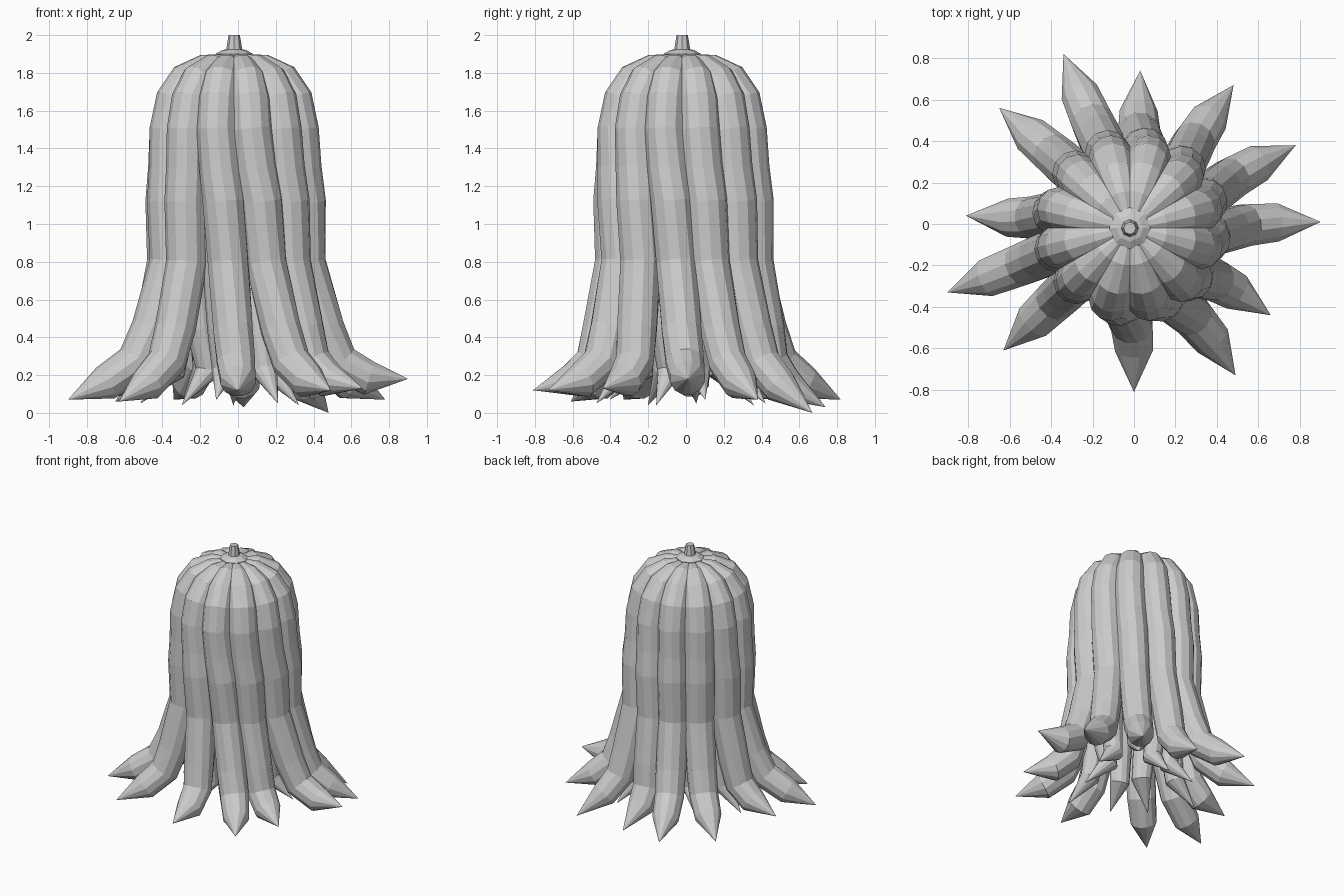
import bpy, bmesh
from math import sin, cos, pi, radians, atan2, hypot
from mathutils import Vector

if "Cube" in bpy.data.objects:
    bpy.data.objects.remove(bpy.data.objects["Cube"])

SIDES = 12


def make_object(name, bm):
    bmesh.ops.recalc_face_normals(bm, faces=bm.faces)
    mesh = bpy.data.meshes.new(name)
    bm.to_mesh(mesh)
    bm.free()
    ob = bpy.data.objects.new(name, mesh)
    bpy.context.collection.objects.link(ob)
    return ob


def skin(bm, rings):
    """Join neighbouring rings with quads."""
    for a, b in zip(rings, rings[1:]):
        for k in range(len(a)):
            n = (k + 1) % len(a)
            bm.faces.new((a[k], a[n], b[n], b[k]))


def tube(name, pts, radii, tip):
    """Faceted tube along pts, closed at the start and pointed at the tip."""
    bm = bmesh.new()
    path = pts + [tip]
    rings = []
    for i, (p, r) in enumerate(zip(pts, radii)):
        a = (p - path[i - 1]).normalized() if i else Vector()
        t = (a + (path[i + 1] - p).normalized()).normalized()
        out = Vector((p.x + 0.02, p.y + 0.02, 0)).normalized()
        side = Vector((-out.y, out.x, 0))
        side = (side - t * side.dot(t)).normalized()
        up = t.cross(side)
        angles = [2 * pi * (k + .5) / SIDES for k in range(SIDES)]
        rings.append([bm.verts.new(p + r * (cos(q) * side + sin(q) * up)) for q in angles])
    bm.faces.new(rings[0])
    skin(bm, rings)
    end = bm.verts.new(tip)
    for k in range(SIDES):
        bm.faces.new((rings[-1][k], rings[-1][(k + 1) % SIDES], end))
    return make_object(name, bm)


def strand(name, base, tip, profile):
    """profile rows: distance from axis, height, tube radius, turn toward the tip angle."""
    turn = (atan2(tip[1], tip[0]) - base + pi) % (2 * pi) - pi
    pts = []
    for r, z, _, f in profile:
        a = base + turn * f
        c = -0.02 * (1 - f)
        pts.append(Vector((c + r * cos(a), c + r * sin(a), z)))
    return tube(name, pts, [row[2] for row in profile], Vector(tip))


# Outer strands: tips listed around the model
tips = [(.78, .38, .07), (.48, .67, .0), (.03, .74, .03), (-.34, .82, .07),
        (-.65, .56, .06), (-.81, .04, .10), (-.90, -.33, .07), (-.63, -.61, .06),
        (0, -.81, .12), (.49, -.73, .12), (.66, -.44, .13), (.90, .01, .18)]
for i, tip in enumerate(tips):
    d = hypot(tip[0], tip[1])
    profile = [(.05, 1.86, .04, 0), (.15, 1.832, .072, 0), (.255, 1.765, .097, 0),
               (.32, 1.66, .106, 0), (.352, 1.5, .108, 0), (.358, 1.3, .11, .15),
               (.372, 1.12, .112, .35), (.367, .8, .11, .55),
               (.22 + .27 * d, .45, .108, .8), (.6 * d, .27, .104, .93),
               (d - .21, .14 + tip[2] * .25, .095, 1)]
    strand(f"outer_strand_{i + 1}", radians(15 + 30 * i), tip, profile)

# Inner strands, thinner and tucked behind the outer ones
for i in range(9):
    base = radians(40 * i + 5)
    a = base + radians(9)
    d = (.42, .52, .36)[i % 3]
    tip = (d * cos(a), d * sin(a), (.07, .05, .04)[i % 3])
    profile = [(.20, 1.6, .07, 0), (.27, 1.3, .09, 0), (.26, .8, .09, .5),
               (.5 * d + .05, .45, .08, .8), (d - .17, .22, .07, 1)]
    strand(f"inner_strand_{i + 1}", base, tip, profile)

# Crown disc and stem as one lathed profile
bm = bmesh.new()
rings = []
for r, z in [(.1, 1.86), (.1, 1.9), (.065, 1.92), (.042, 1.925), (.03, 2.0)]:
    rings.append([bm.verts.new((-.02 + r * cos(pi * k / 4), -.02 + r * sin(pi * k / 4), z))
                  for k in range(8)])
bm.faces.new(rings[0])
bm.faces.new(rings[-1])
skin(bm, rings)
make_object("crown_stem", bm)
